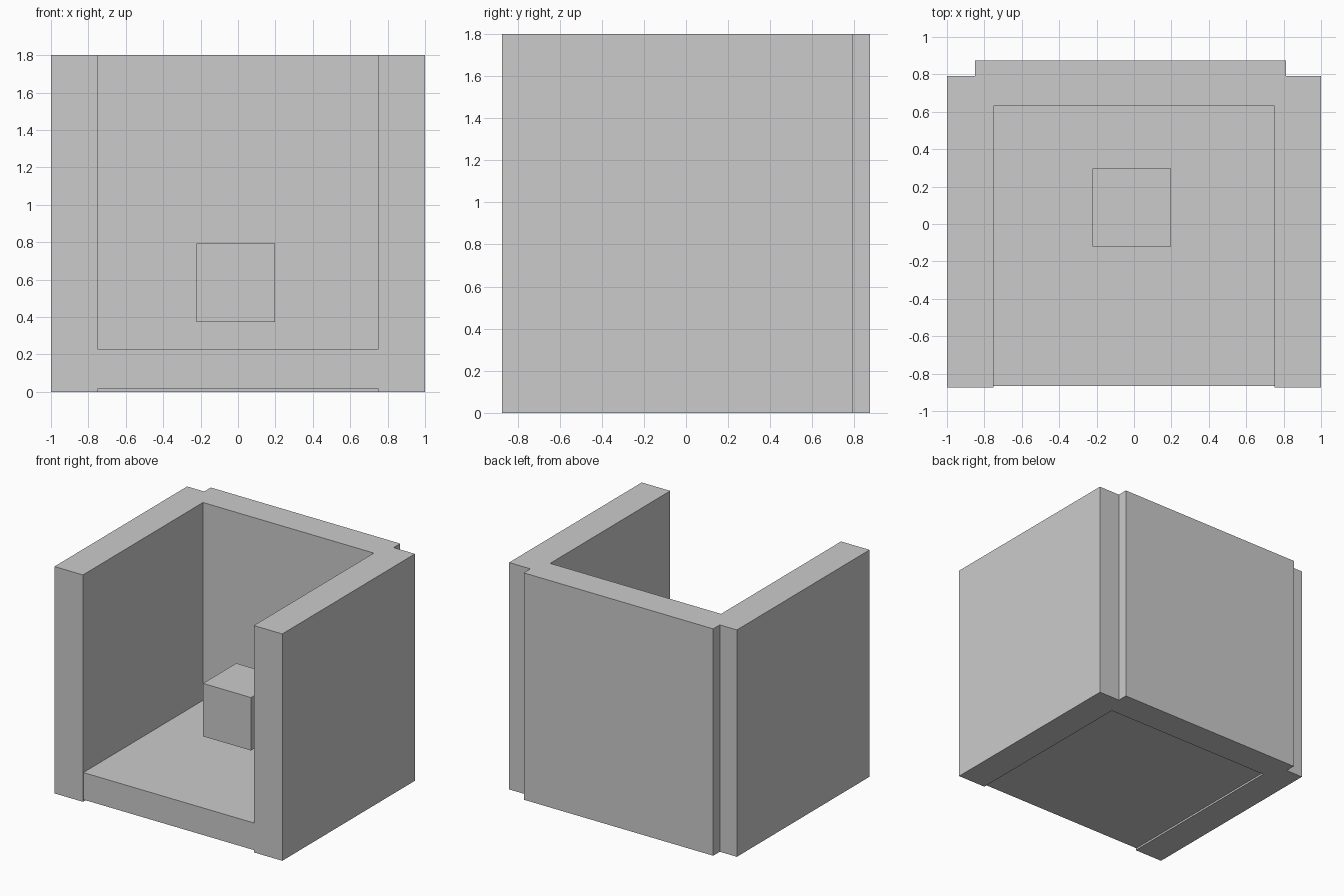
import bpy, bmesh

if "Cube" in bpy.data.objects:
    bpy.data.objects.remove(bpy.data.objects["Cube"])


def prism(name, outline, z0, z1):
    """Extrude a flat outline (x, y) from z0 up to z1."""
    bm = bmesh.new()
    face = bm.faces.new([bm.verts.new((x, y, z0)) for x, y in outline])
    top = bmesh.ops.extrude_face_region(bm, geom=[face])["geom"]
    verts = [g for g in top if isinstance(g, bmesh.types.BMVert)]
    bmesh.ops.translate(bm, verts=verts, vec=(0, 0, z1 - z0))
    bmesh.ops.recalc_face_normals(bm, faces=bm.faces)
    mesh = bpy.data.meshes.new(name)
    bm.to_mesh(mesh)
    bm.free()
    obj = bpy.data.objects.new(name, mesh)
    bpy.context.collection.objects.link(obj)
    return obj


def rect(x0, x1, y0, y1):
    return [(x0, y0), (x1, y0), (x1, y1), (x0, y1)]


# Two side walls joined by the back wall, which steps out at the rear
FRONT, SIDE_BACK, INNER_BACK, REAR = -0.873, 0.79, 0.632, 0.873
prism("walls", [
    (-1, FRONT), (-0.75, FRONT), (-0.75, INNER_BACK), (0.75, INNER_BACK),
    (0.75, FRONT), (1, FRONT), (1, SIDE_BACK), (0.813, SIDE_BACK),
    (0.813, REAR), (-0.85, REAR), (-0.85, SIDE_BACK), (-1, SIDE_BACK),
], 0, 1.8)

# Floor slab, slightly raised and set back from the wall fronts
prism("floor", rect(-0.75, 0.75, -0.867, INNER_BACK), 0.015, 0.23)

# Small cube hovering above the floor
prism("floating_cube", rect(-0.223, 0.198, -0.12, 0.297), 0.373, 0.793)
